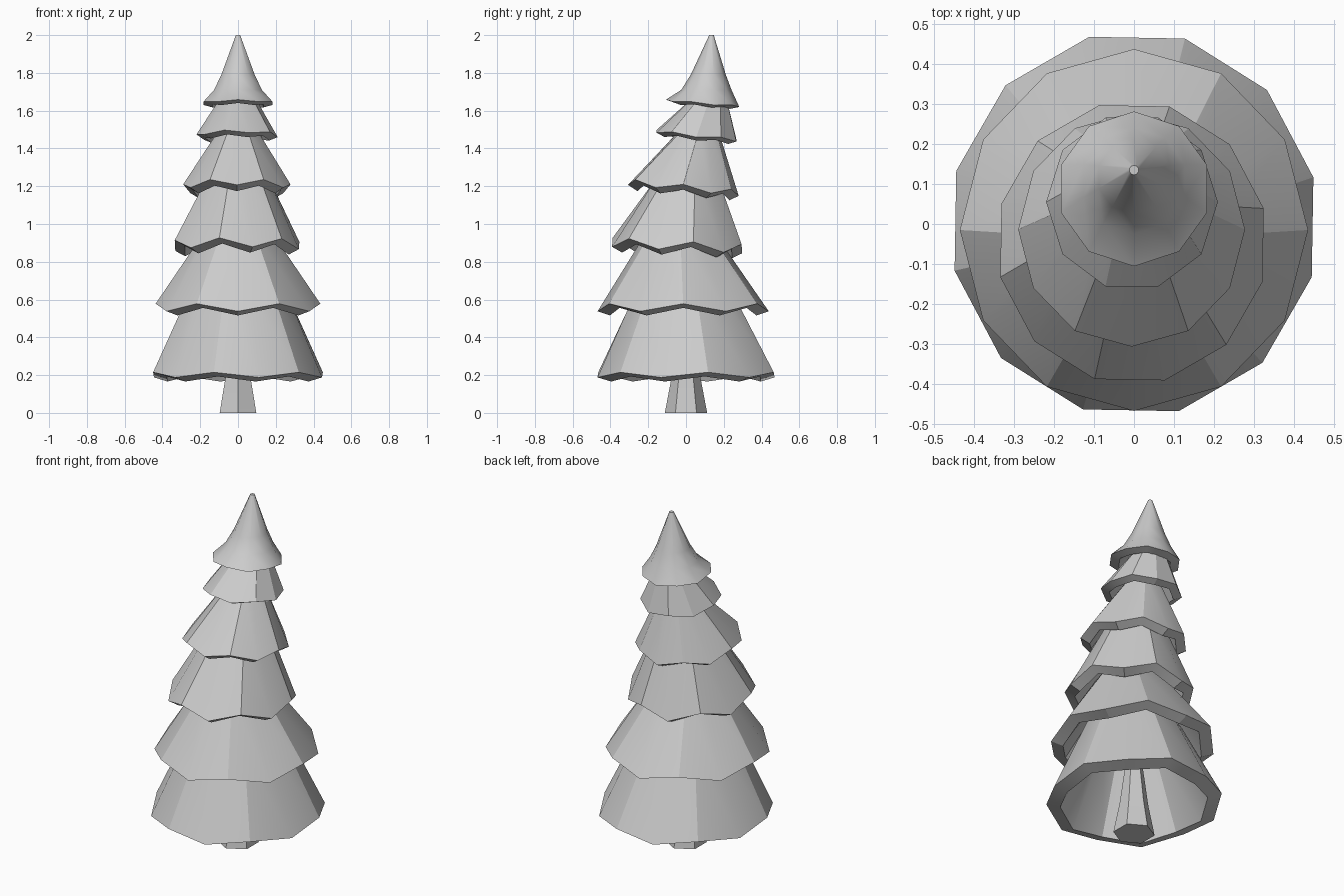
import bpy, bmesh, math

if "Cube" in bpy.data.objects:
    bpy.data.objects.remove(bpy.data.objects["Cube"])


def finish(name, bm, angle):
    bmesh.ops.recalc_face_normals(bm, faces=bm.faces[:])
    me = bpy.data.meshes.new(name)
    bm.to_mesh(me)
    bm.free()
    ob = bpy.data.objects.new(name, me)
    bpy.context.collection.objects.link(ob)
    bpy.ops.object.select_all(action='DESELECT')
    ob.select_set(True)
    bpy.context.view_layer.objects.active = ob
    bpy.ops.object.shade_smooth_by_angle(angle=math.radians(angle))
    return ob


def loft(bm, rings):
    """Bridge a list of vertex rings and cap both ends."""
    n = len(rings[0])
    vr = [[bm.verts.new(p) for p in r] for r in rings]
    for a, b in zip(vr, vr[1:]):
        for i in range(n):
            j = (i + 1) % n
            bm.faces.new((a[i], a[j], b[j], b[i]))
    bm.faces.new(vr[0])
    bm.faces.new(vr[-1])


def ring(n, start, cx, cy, rx, ry, zs, tilt=0.0):
    """Ring of n points; zs alternates high/low, tilt drops it along y."""
    out = []
    for i in range(n):
        a = math.radians(start + 360 * i / n)
        y = ry * math.sin(a)
        out.append((cx + rx * math.cos(a), cy + y, zs[i % 2] + tilt * y))
    return out


def tier(name, n, start, rim, upper, wall, angle=25):
    """Hollow skirt: rim = (cx, cy, rx, ry, z_high, z_low, tilt),
    upper = list of (cy, r, z) going up."""
    cx, cy, rx, ry, zh, zl, tilt = rim
    dr, dz = wall
    bm = bmesh.new()
    outer = [ring(n, start, 0, c, r, r, (z, z)) for c, r, z in upper[::-1]]
    outer.append(ring(n, start, cx, cy, rx, ry, (zh, zl), tilt))
    # underside of the rim, then the inner wall
    inner = [ring(n, start, cx, cy, rx - dr, ry - dr, (zh - dz, zl - dz), tilt)]
    c, r, z = upper[0]
    ri = max(r - dr, 0.02)
    inner.append(ring(n, start, 0, c, ri, ri, (z - dz, z - dz)))
    loft(bm, outer + inner)
    finish(name, bm, angle)


# branch tiers, bottom to top
tier("tier_1", 12, -106, (0, 0, 0.463, 0.483, 0.215, 0.188, 0),
     [(-0.01, 0.265, 0.64)], (0.075, 0.022))
tier("tier_2", 12, -60, (0, -0.015, 0.436, 0.453, 0.578, 0.538, 0),
     [(-0.03, 0.19, 0.94)], (0.065, 0.022))
tier("tier_3", 12, -106, (-0.005, -0.047, 0.34, 0.355, 0.91, 0.862, -0.05),
     [(0.01, 0.16, 1.26)], (0.055, 0.028))
tier("tier_4", 12, -60, (-0.006, -0.014, 0.284, 0.293, 1.21, 1.178, -0.1),
     [(0.07, 0.1, 1.5)], (0.05, 0.028))
tier("tier_5", 10, -108, (-0.005, 0.055, 0.215, 0.222, 1.474, 1.46, -0.11),
     [(0.13, 0.085, 1.68)], (0.045, 0.018))
tier("tree_top", 10, -90, (0, 0.088, 0.192, 0.194, 1.643, 1.635, -0.08),
     [(0.108, 0.133, 1.71), (0.118, 0.093, 1.79), (0.135, 0.012, 2.0)],
     (0.05, 0.014), 40)

# tapered six-sided trunk
bm = bmesh.new()
loft(bm, [ring(6, 90, 0, 0, r, r, (z, z))
          for r, z in ((0.112, 0), (0.078, 0.18), (0.03, 0.55))])
finish("trunk", bm, 25)
